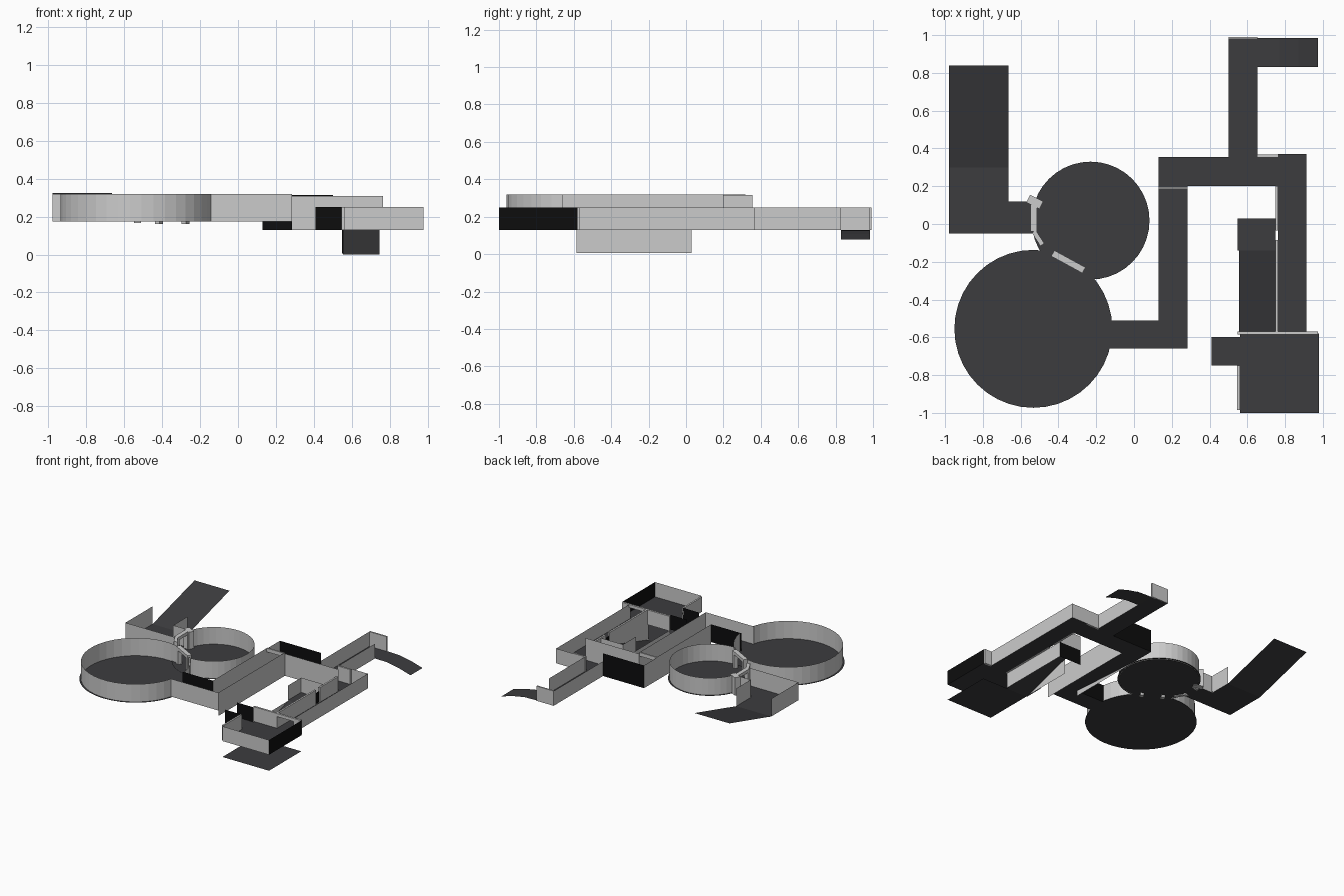
import bpy, math

if "Cube" in bpy.data.objects:
    bpy.data.objects.remove(bpy.data.objects["Cube"])

def material(name, v):
    m = bpy.data.materials.new(name)
    m.diffuse_color = (v, v, v * 1.08, 1)
    m.use_nodes = True
    m.node_tree.nodes["Principled BSDF"].inputs["Base Color"].default_value = m.diffuse_color
    return m

DARK = material("dark_floor", 0.045)
BLACK = material("black_wall", 0.004)

def mesh_object(name, verts, faces, mat=None):
    me = bpy.data.meshes.new(name)
    me.from_pydata(verts, [], faces)
    ob = bpy.data.objects.new(name, me)
    bpy.context.collection.objects.link(ob)
    if mat:
        me.materials.append(mat)
    return ob

def floor(name, x0, x1, y0, y1, z):
    return mesh_object(name, [(x0, y0, z), (x1, y0, z), (x1, y1, z), (x0, y1, z)], [(0, 1, 2, 3)], DARK)

def ramp_y(name, x0, x1, profile):
    v = [(x, y, z) for y, z in profile for x in (x0, x1)]
    return mesh_object(name, v, [(2*i, 2*i+1, 2*i+3, 2*i+2) for i in range(len(profile)-1)], DARK)

def ramp_x(name, y0, y1, profile):
    v = [(x, y, z) for x, z in profile for y in (y1, y0)]
    return mesh_object(name, v, [(2*i+1, 2*i+3, 2*i+2, 2*i) for i in range(len(profile)-1)], DARK)

def wall(name, path, z0, z1, mat=None):
    v = [(x, y, z) for x, y in path for z in (z0, z1)]
    return mesh_object(name, v, [(2*i, 2*i+2, 2*i+3, 2*i+1) for i in range(len(path)-1)], mat)

def disc(name, cx, cy, r, z, n=40):
    v = [(cx + r*math.cos(2*math.pi*i/n), cy + r*math.sin(2*math.pi*i/n), z) for i in range(n)]
    return mesh_object(name, v, [tuple(range(n))], DARK)

def arc(cx, cy, r, a0, a1):
    n = max(1, round((a1 - a0) / 9))
    angles = [math.radians(a0 + (a1 - a0)*i/n) for i in range(n+1)]
    return [(cx + r*math.cos(a), cy + r*math.sin(a)) for a in angles]

def beam(name, p, q, t, z0, z1):
    dx, dy = q[0]-p[0], q[1]-p[1]
    l = math.hypot(dx, dy)
    nx, ny = -dy/l*t/2, dx/l*t/2
    c = [(p[0]-nx, p[1]-ny), (q[0]-nx, q[1]-ny), (q[0]+nx, q[1]+ny), (p[0]+nx, p[1]+ny)]
    v = [(x, y, z) for z in (z0, z1) for x, y in c]
    return mesh_object(name, v, [(3, 2, 1, 0), (4, 5, 6, 7), (0, 1, 5, 4),
                                 (1, 2, 6, 5), (2, 3, 7, 6), (3, 0, 4, 7)])

def doorway(name, p, q, t, z0, z1):
    # two posts and a lintel
    f = lambda k: (p[0] + (q[0]-p[0])*k, p[1] + (q[1]-p[1])*k)
    beam(name + "_lintel", p, q, t, z1 - 0.025, z1)
    beam(name + "_post_a", p, f(0.15), t, z0, z1 - 0.025)
    beam(name + "_post_b", f(0.85), q, t, z0, z1 - 0.025)

H, TOP = 0.175, 0.32      # upper level
M, MT = 0.13, 0.25        # middle level

# round rooms
BIG, SMALL = (-0.533, -0.555), (-0.23, 0.018)
disc("large_round_floor", *BIG, 0.418, H)
disc("small_round_floor", *SMALL, 0.312, H + 0.005)
wall("large_round_wall_short", arc(*BIG, 0.405, 6.5, 47), H, TOP)
wall("large_round_wall_long", arc(*BIG, 0.405, 77, 345), H, TOP)
wall("small_round_wall_long", arc(*SMALL, 0.3, 266, 518), H, TOP)
wall("small_round_wall_short", arc(*SMALL, 0.3, 206, 220), H, TOP)
doorway("round_rooms_door", (-0.43, -0.155), (-0.265, -0.245), 0.035, 0.16, TOP)
doorway("west_door", (-0.53, 0.10), (-0.53, -0.04), 0.035, 0.165, TOP)
beam("west_door_jamb_north", (-0.56, 0.135), (-0.49, 0.10), 0.045, H, TOP)
beam("west_door_jamb_south", (-0.53, -0.04), (-0.485, -0.11), 0.025, H, TOP)

# west room with rising exit ramp
floor("west_room_floor", -0.98, -0.665, -0.05, 0.30, H)
floor("west_passage_floor", -0.665, -0.53, -0.05, 0.12, H)
ramp_y("west_exit_ramp", -0.98, -0.665, [(0.30, H), (0.84, 0.325)])
wall("west_room_wall", [(-0.665, 0.12), (-0.665, 0.30)], H, TOP)
wall("west_room_outer_wall", [(-0.98, 0.30), (-0.98, -0.05), (-0.53, -0.05)], H, TOP)
wall("west_passage_wall", [(-0.665, 0.115), (-0.53, 0.115)], H, TOP)

# passage from the large round room, then the sloping corridor
floor("south_passage_floor", -0.15, 0.284, -0.66, -0.51, H)
wall("south_passage_front_wall", [(-0.15, -0.66), (0.284, -0.66)], H, TOP)
wall("south_passage_back_wall", [(-0.145, -0.51), (0.13, -0.51)], H, TOP, BLACK)
ramp_y("sloping_corridor_floor", 0.13, 0.284, [(-0.51, H), (0.2, M)])
wall("sloping_corridor_east_wall", [(0.284, -0.66), (0.284, 0.2)], M, TOP)
wall("sloping_corridor_west_wall", [(0.13, -0.51), (0.13, 0.2)], M, TOP)
beam("sloping_corridor_lintel", (0.13, 0.19), (0.284, 0.19), 0.012, 0.29, TOP)

# cross corridor
floor("cross_corridor_floor", 0.13, 0.765, 0.2, 0.355, M)
wall("cross_corridor_front_wall", [(0.284, 0.2), (0.765, 0.2)], M, 0.31)
wall("cross_corridor_back_wall", [(0.13, 0.355), (0.5, 0.355)], M, 0.315, BLACK)
wall("cross_corridor_west_wall", [(0.13, 0.2), (0.13, 0.355)], M, 0.315)
beam("cross_corridor_corner_lintel", (0.65, 0.36), (0.765, 0.36), 0.015, M, MT)

# north corridor and falling exit
floor("north_corridor_floor", 0.5, 0.655, 0.355, 0.985, M)
wall("north_corridor_east_wall", [(0.655, 0.36), (0.655, 0.83)], M, MT)
wall("north_corridor_west_wall", [(0.5, 0.355), (0.5, 0.985)], M, MT)
beam("north_corridor_end_wall", (0.5, 0.985), (0.655, 0.985), 0.012, M, MT)
ramp_x("north_exit_ramp", 0.83, 0.985, [(0.655, M), (0.77, 0.127), (0.87, 0.108), (0.975, 0.078)])

# east corridor
floor("east_corridor_floor", 0.762, 0.912, -0.58, 0.37, M)
wall("east_corridor_outer_wall", [(0.912, -0.58), (0.912, 0.37), (0.762, 0.37)], M, MT)
beam("east_corridor_inner_wall_south", (0.755, -0.58), (0.755, -0.085), 0.014, M, MT)
beam("east_corridor_inner_wall_north", (0.755, -0.035), (0.755, 0.2), 0.014, M, MT)
mesh_object("stair_door", [(0.755, -0.085, M), (0.755, -0.035, M), (0.755, -0.035, 0.22),
                           (0.755, -0.085, 0.22)], [(0, 1, 2, 3)], BLACK)

# landing and ramp down to the lower room
floor("landing_floor", 0.548, 0.748, -0.14, 0.03, M)
ramp_y("lower_ramp", 0.555, 0.748, [(-0.585, 0.0), (-0.14, M)])
wall("lower_ramp_east_wall", [(0.748, -0.585), (0.748, -0.18), (0.748, 0.03)], 0.005, M)
wall("lower_ramp_west_wall", [(0.555, -0.585), (0.555, -0.14)], 0.005, M)
wall("landing_wall", [(0.748, 0.03), (0.548, 0.03), (0.548, -0.14)], M, MT)
wall("landing_underside_wall", [(0.748, 0.03), (0.548, 0.03)], 0.005, M, BLACK)
floor("lower_room_floor", 0.56, 0.98, -1.0, -0.585, 0.0)

# south-east room with a side passage
floor("southeast_room_floor", 0.56, 0.98, -1.0, -0.58, M)
wall("southeast_room_front_wall", [(0.56, -1.0), (0.98, -1.0)], M, MT)
wall("southeast_room_east_wall", [(0.98, -1.0), (0.98, -0.58)], M, MT, BLACK)
beam("southeast_room_west_wall", (0.553, -0.985), (0.553, -0.75), 0.014, M, MT)
beam("southeast_room_back_wall_west", (0.548, -0.578), (0.762, -0.578), 0.016, M, MT)
beam("southeast_room_back_wall_east", (0.912, -0.578), (0.975, -0.578), 0.016, M, MT)
beam("southeast_room_lintel", (0.762, -0.578), (0.912, -0.578), 0.016, 0.225, MT)
floor("side_passage_floor", 0.41, 0.56, -0.75, -0.597, M)
wall("side_passage_back_wall", [(0.41, -0.597), (0.56, -0.597)], M, MT, BLACK)
wall("side_passage_front_wall", [(0.41, -0.75), (0.56, -0.75)], M, MT, BLACK)
